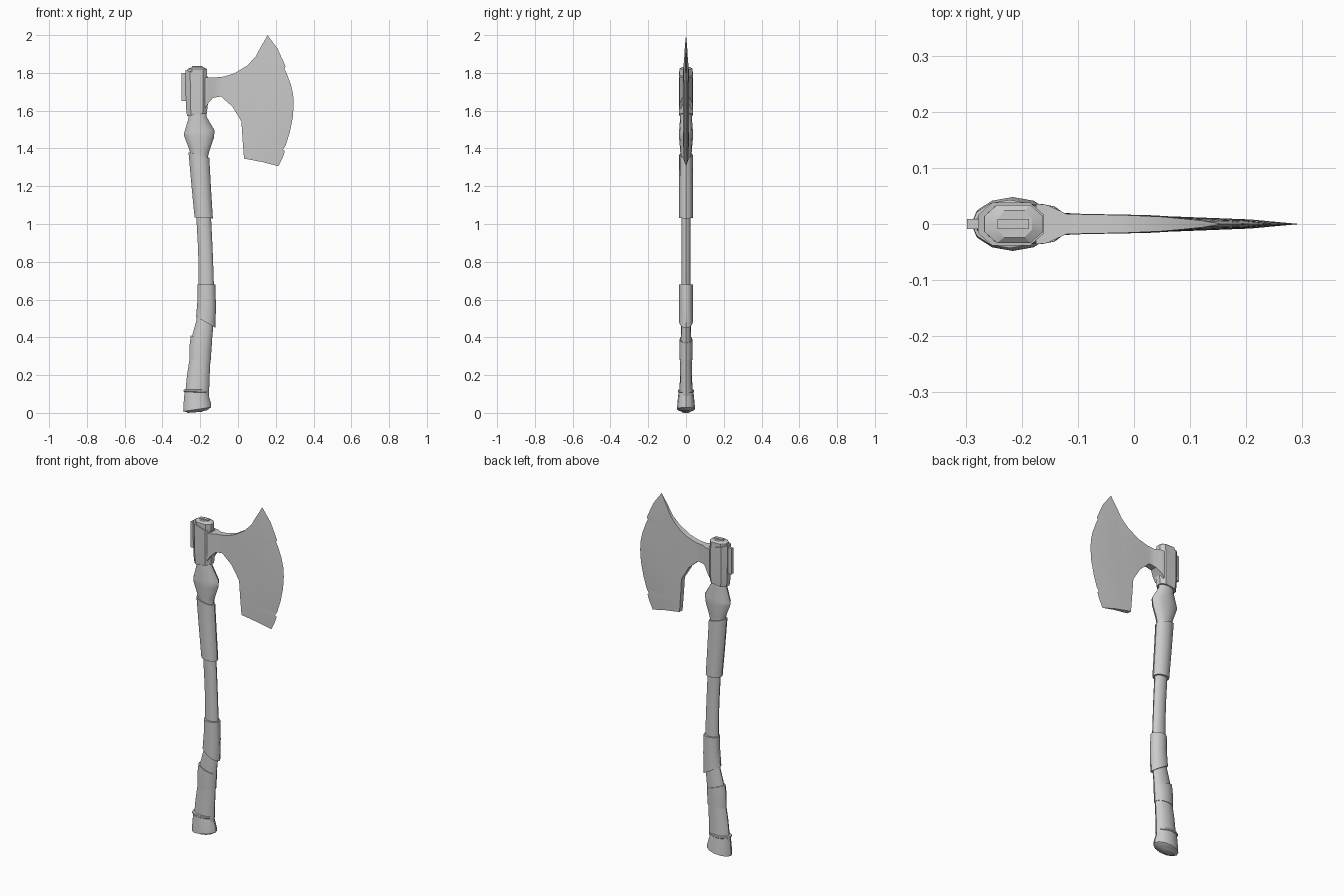
import bpy, bmesh, math

ROUND = [(math.cos(i * math.pi / 6), math.sin(i * math.pi / 6)) for i in range(12)]
OCT = [(1, -.42), (1, .42), (.58, 1), (-.58, 1), (-1, .42), (-1, -.42), (-.58, -1), (.58, -1)]


def finish(name, bm, angle=40):
    bmesh.ops.recalc_face_normals(bm, faces=bm.faces)
    me = bpy.data.meshes.new(name)
    bm.to_mesh(me)
    bm.free()
    ob = bpy.data.objects.new(name, me)
    bpy.context.collection.objects.link(ob)
    bpy.ops.object.select_all(action='DESELECT')
    ob.select_set(True)
    bpy.context.view_layer.objects.active = ob
    bpy.ops.object.shade_smooth_by_angle(angle=math.radians(angle))
    return ob


def loft(name, section, rings, angle=40):
    """Each ring: left x, left z, right x, right z, half depth in y."""
    bm = bmesh.new()
    loops = []
    for xl, zl, xr, zr, hy in rings:
        loops.append([bm.verts.new(((xl + xr) / 2 + (xr - xl) / 2 * u, hy * v,
                                    (zl + zr) / 2 + (zr - zl) / 2 * u)) for u, v in section])
    n = len(section)
    for a, b in zip(loops, loops[1:]):
        for i in range(n):
            bm.faces.new((a[i], a[(i + 1) % n], b[(i + 1) % n], b[i]))
    bm.faces.new(loops[0][::-1])
    bm.faces.new(loops[-1])
    return finish(name, bm, angle)


# Curved wooden handle with the swelling under the head
loft("handle", ROUND, [
    (-.283, .06, -.155, .06, .036), (-.270, .20, -.150, .20, .032),
    (-.254, .30, -.145, .30, .030), (-.245, .40, -.138, .38, .028),
    (-.220, .49, -.130, .47, .026), (-.208, .62, -.126, .62, .025),
    (-.208, .75, -.130, .75, .024), (-.212, .88, -.135, .88, .024),
    (-.221, 1.04, -.143, 1.04, .025), (-.238, 1.20, -.152, 1.20, .027),
    (-.250, 1.36, -.158, 1.36, .029), (-.258, 1.395, -.152, 1.385, .031),
    (-.285, 1.465, -.128, 1.455, .037), (-.286, 1.48, -.124, 1.495, .037),
    (-.262, 1.56, -.168, 1.57, .031), (-.262, 1.70, -.168, 1.70, .031)])

# Leather wraps
wraps = {
    "upper_wrap": [(-.262, 1.38, -.152, 1.35, .036), (-.246, 1.20, -.143, 1.19, .036),
                   (-.230, 1.035, -.133, 1.03, .036)],
    "middle_wrap": [(-.214, .68, -.120, .68, .036), (-.214, .60, -.117, .57, .036),
                    (-.222, .51, -.119, .45, .036)],
    "lower_wrap": [(-.250, .41, -.138, .37, .034), (-.256, .36, -.141, .33, .035),
                   (-.258, .28, -.144, .28, .034)],
}
for name, rings in wraps.items():
    loft(name, ROUND, rings)

# Flared pommel with a rim
loft("pommel", ROUND, [
    (-.270, .005, -.165, .014, .030), (-.290, .008, -.142, .030, .048),
    (-.289, .04, -.143, .05, .046), (-.283, .110, -.160, .108, .040),
    (-.289, .113, -.154, .111, .043), (-.289, .122, -.154, .120, .043),
    (-.280, .124, -.162, .122, .037)])
loft("pommel_base", ROUND, [(-.265, 0, -.19, .006, .020), (-.280, .010, -.155, .022, .036)])

# Head socket, handle plug, wedge and back plate
loft("socket", OCT, [
    (-.270, 1.572, -.165, 1.585, .036), (-.276, 1.62, -.160, 1.63, .038),
    (-.278, 1.815, -.160, 1.780, .038)], 25)
loft("handle_plug", OCT, [
    (-.268, 1.75, -.163, 1.75, .034), (-.266, 1.822, -.163, 1.820, .034),
    (-.244, 1.830, -.182, 1.830, .024)], 25)


def box(name, lo, hi):
    bm = bmesh.new()
    bmesh.ops.create_cube(bm, size=1)
    for v in bm.verts:
        v.co = [(a + b) / 2 + (b - a) * c for a, b, c in zip(lo, hi, v.co)]
    return finish(name, bm, 30)


box("wedge", (-.243, -.009, 1.78), (-.187, .009, 1.837))
box("back_plate", (-.298, -.009, 1.65), (-.27, .009, 1.80))

# Blade: columns from socket to edge
# top x, z, half depth; bottom x, z, half depth; bow
columns = [
    (-.175, 1.776, .036, -.175, 1.612, .036, 0), (-.155, 1.776, .034, -.157, 1.640, .034, 0),
    (-.120, 1.776, .018, -.132, 1.668, .020, 0), (-.077, 1.780, .017, -.090, 1.675, .018, 0),
    (-.020, 1.797, .016, -.030, 1.622, .017, 0), (.048, 1.838, .013, .018, 1.543, .016, .01),
    (.093, 1.886, .009, .024, 1.450, .015, .02), (.122, 1.940, .006, .032, 1.346, .014, .04),
    (.140, 1.970, .003, .130, 1.328, .008, .075)]
edge = [(.156, 2.0), (.209, 1.929), (.236, 1.870), (.252, 1.833), (.245, 1.823), (.258, 1.797),
        (.280, 1.738), (.292, 1.685), (.295, 1.632), (.290, 1.563), (.274, 1.485),
        (.252, 1.415), (.238, 1.394), (.248, 1.387), (.238, 1.355), (.214, 1.306)]
bm = bmesh.new()
n = len(edge)
sides = {}
for s in (-1, 1):
    grid = []
    for tx, tz, th, bx, bz, bh, bow in columns:
        col = []
        for ex, ez in edge:
            t = (2.0 - ez) / (2.0 - 1.306)
            k = 4 * t * (1 - t)
            h = th + (bh - th) * t + .03 * bow * k
            col.append(bm.verts.new((tx + (bx - tx) * t + bow * k, s * h, tz + (bz - tz) * t)))
        grid.append(col)
    sides[s] = grid
rim = [bm.verts.new((x, 0, z)) for x, z in edge]
for s in sides:
    g = sides[s] + [rim]
    for a, b in zip(g, g[1:]):
        for j in range(n - 1):
            bm.faces.new((a[j], a[j + 1], b[j + 1], b[j]))
A, B = sides[-1], sides[1]
for j in (0, n - 1):
    for i in range(len(columns) - 1):
        bm.faces.new((A[i][j], A[i + 1][j], B[i + 1][j], B[i][j]))
    bm.faces.new((A[-1][j], rim[j], B[-1][j]))
for j in range(n - 1):
    bm.faces.new((A[0][j], A[0][j + 1], B[0][j + 1], B[0][j]))
finish("blade", bm, 30)
